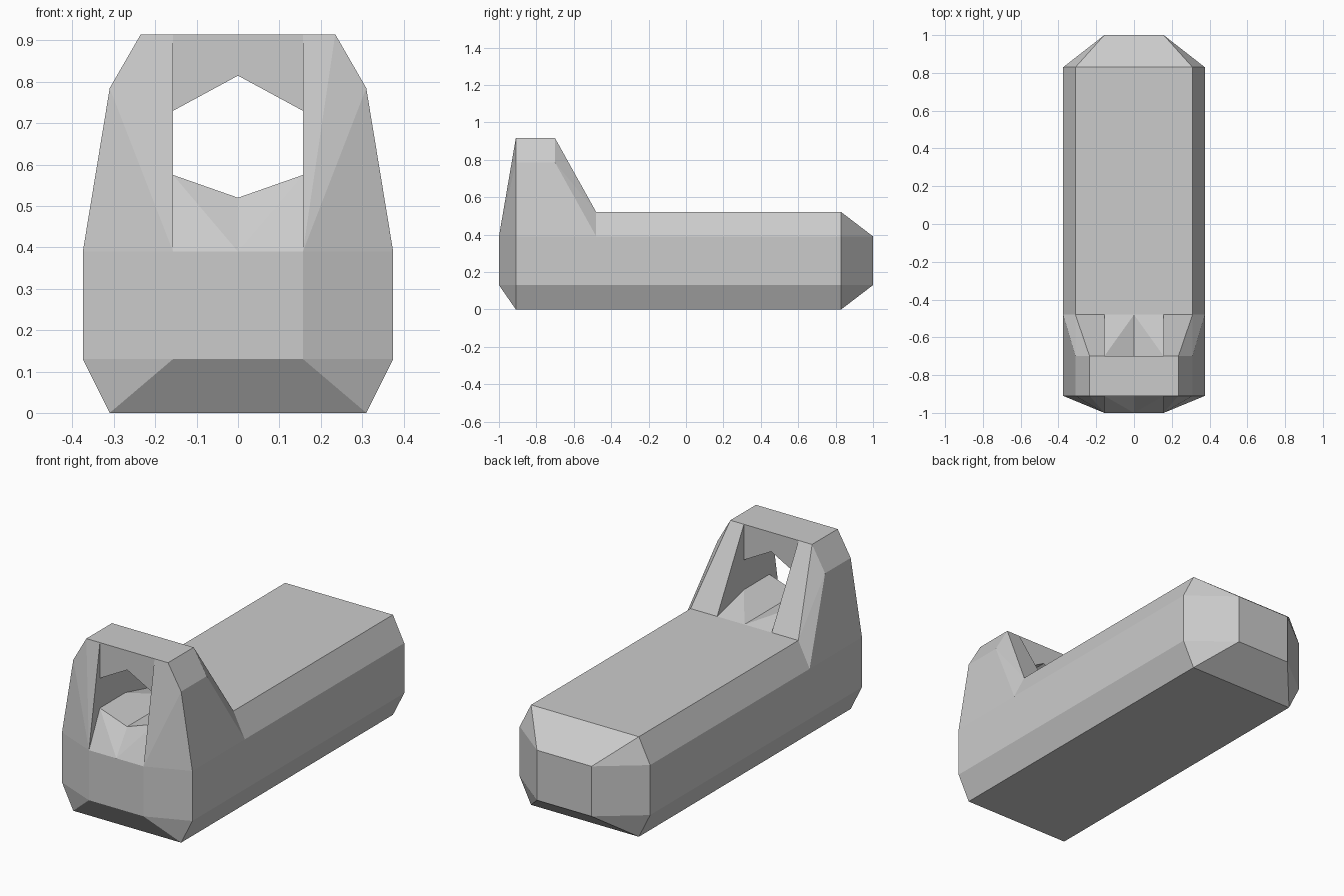
import bpy, bmesh
from math import radians

if "Cube" in bpy.data.objects:
    bpy.data.objects.remove(bpy.data.objects["Cube"])

FRONT, BACK = -0.91, 0.83      # where the end chamfers begin
REAR, FOOT = -0.70, -0.48      # rear of the arch top, foot of its rear slope
HOLE = 0.157                   # half width of the opening
TOP = 0.915


def half_hull(name, points):
    """Convex half (x >= 0) with flat faces, mirrored across x = 0."""
    bm = bmesh.new()
    for p in points:
        bm.verts.new(p)
    res = bmesh.ops.convex_hull(bm, input=bm.verts[:])
    junk = {g for g in res["geom_interior"] + res["geom_unused"]
            if isinstance(g, bmesh.types.BMVert)}
    bmesh.ops.delete(bm, geom=list(junk), context='VERTS')
    bmesh.ops.dissolve_limit(bm, angle_limit=radians(0.5),
                             verts=bm.verts[:], edges=bm.edges[:])
    # open the half along the mirror plane
    seam = [f for f in bm.faces if all(abs(v.co.x) < 1e-5 for v in f.verts)]
    bmesh.ops.delete(bm, geom=seam, context='FACES')
    bmesh.ops.recalc_face_normals(bm, faces=bm.faces[:])
    mesh = bpy.data.meshes.new(name)
    bm.to_mesh(mesh)
    bm.free()
    obj = bpy.data.objects.new(name, mesh)
    bpy.context.collection.objects.link(obj)
    obj.modifiers.new("mirror", 'MIRROR').use_clip = True
    return obj


def along_y(profile, *ys):
    """Repeat an (x, z) profile at each y."""
    return [(x, y, z) for y in ys for x, z in profile]


# Long body with chamfers all round
body = along_y([(0, 0), (0.31, 0), (0.375, 0.13), (0.375, 0.39),
                (0.31, 0.52), (0, 0.52)], FRONT, BACK)
body += along_y([(0, 0.13), (HOLE, 0.13), (HOLE, 0.39), (0, 0.39)], -1, 1)
half_hull("body", body)

# Side pillars of the arch, sloping down behind
pillar = along_y([(HOLE, TOP), (0.235, TOP), (0.31, 0.785)], FRONT, REAR)
pillar += along_y([(HOLE, 0.52), (0.31, 0.52), (0.375, 0.39), (HOLE, 0.39)], FOOT)
pillar += [(0.375, FRONT, 0.39), (HOLE, -1, 0.39)]
half_hull("arch_pillars", pillar)

# Peaked lintel over the opening
half_hull("arch_lintel", along_y([(0, 0.815), (HOLE, 0.73), (HOLE, TOP), (0, TOP)],
                                 FRONT, REAR))

# V-shaped sill under the opening, sloping out to both sides
sill = along_y([(0, 0.52), (HOLE, 0.575)], FRONT, REAR)
sill += along_y([(0, 0.39), (HOLE, 0.39)], -1)
sill += along_y([(0, 0.52), (HOLE, 0.52)], FOOT)
half_hull("arch_sill", sill)
